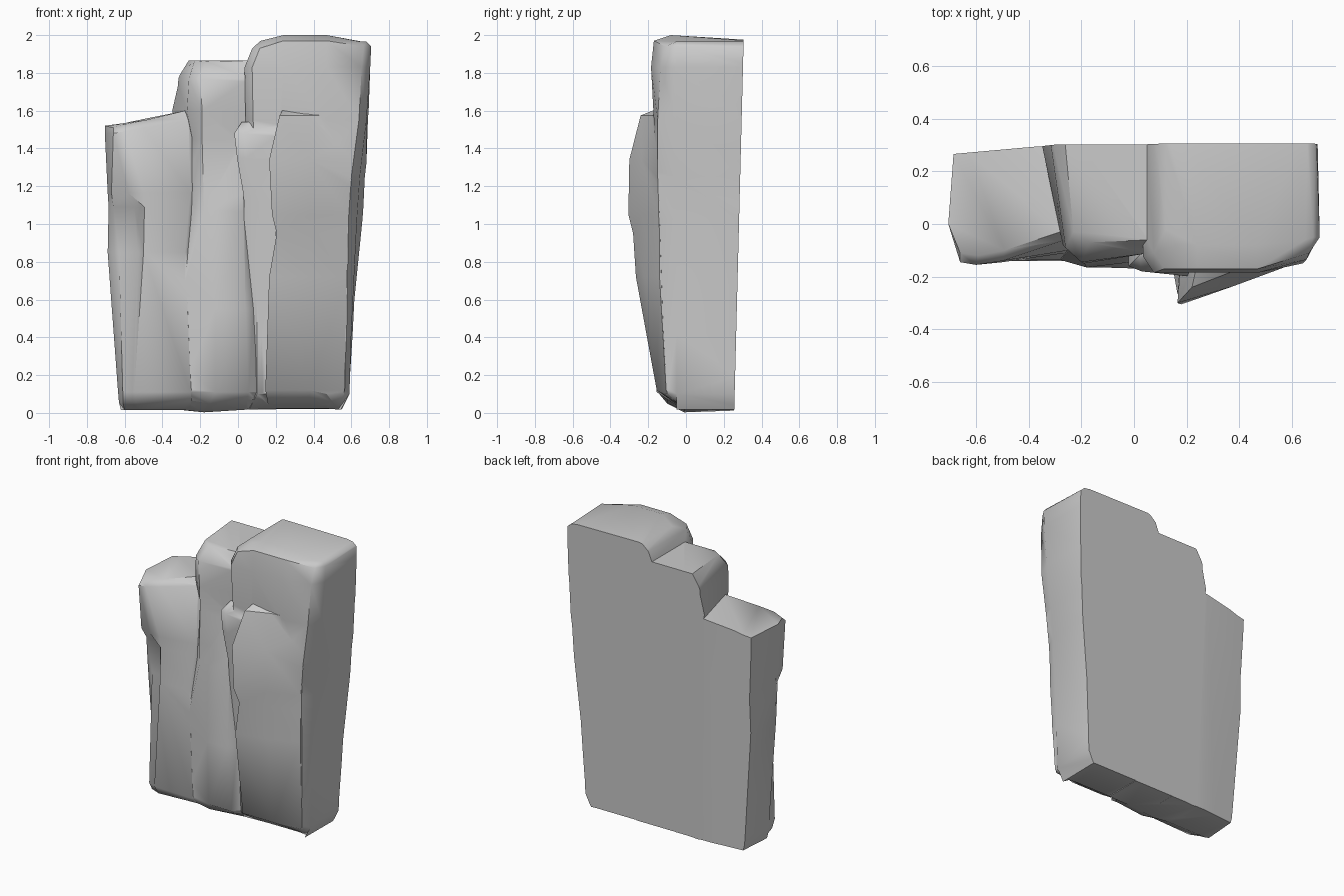
import bpy, bmesh, math


def loft(name, rows):
    """Skin stacked rings; each ring is (z, [(x, y) or (x, y, dz), ...])."""
    bm = bmesh.new()
    rings = [[bm.verts.new((p[0], p[1], z + (p[2] if len(p) > 2 else 0))) for p in pts]
             for z, pts in rows]
    n = len(rings[0])
    for a, b in zip(rings, rings[1:]):
        for i in range(n):
            j = (i + 1) % n
            bm.faces.new((a[i], a[j], b[j], b[i]))
    bm.faces.new(rings[0][::-1])
    bm.faces.new(rings[-1])
    bmesh.ops.triangulate(bm, faces=bm.faces[:])
    bmesh.ops.recalc_face_normals(bm, faces=bm.faces)
    me = bpy.data.meshes.new(name)
    bm.to_mesh(me)
    bm.free()
    ob = bpy.data.objects.new(name, me)
    bpy.context.collection.objects.link(ob)
    return ob


# Left column, with a tall notch cut in its outer corner
def left(z, xl, corner, inner, edge, right, dz=0, back_dz=0):
    return z, [(xl + 0.03, 0.4, back_dz), (xl, 0.0), corner, inner, edge, right,
               (-0.1, 0.05, dz), (-0.1, 0.4, dz)]


left_col = loft("left_column", [
    left(0.016, -0.62, (-0.60, -0.01), (-0.55, -0.01), (-0.52, -0.01), (-0.25, -0.01)),
    left(0.055, -0.63, (-0.61, -0.07), (-0.56, -0.09), (-0.54, -0.10), (-0.25, -0.10, .01)),
    left(0.11, -0.635, (-0.61, -0.10), (-0.56, -0.12), (-0.55, -0.13), (-0.25, -0.14)),
    left(0.85, -0.69, (-0.63, -0.04), (-0.53, -0.06), (-0.50, -0.14), (-0.28, -0.135)),
    left(1.09, -0.685, (-0.66, -0.06), (-0.55, -0.07), (-0.495, -0.14), (-0.26, -0.11)),
    left(1.165, -0.69, (-0.67, -0.10), (-0.58, -0.135), (-0.50, -0.145), (-0.25, -0.10)),
    left(1.48, -0.705, (-0.66, -0.145), (-0.60, -0.155, .01), (-0.50, -0.14, .03), (-0.26, -0.06, .07), .05),
    left(1.52, -0.705, (-0.66, -0.11, -.01), (-0.59, -0.12, .01), (-0.49, -0.10, .03), (-0.28, -0.03, .08), .08),
])


# Middle column, running down into a ridge beside the crevice
def mid(z, xb, xl, yl, x1, y1, xr, yr, d=0):
    return z, [(xb, 0.4, d), (xl, yl, d), (x1, y1), (xr, yr, d), (0.2, 0.0, d), (0.2, 0.4, d)]


middle_col = loft("middle_column", [
    mid(0.003, -0.32, -0.30, -0.01, -0.18, -0.01, 0.04, -0.01, 0.014),
    mid(0.05, -0.32, -0.30, -0.09, -0.15, -0.10, 0.05, -0.10, 0.02),
    mid(0.11, -0.32, -0.30, -0.13, -0.12, -0.15, 0.055, -0.155),
    mid(0.55, -0.34, -0.32, -0.125, -0.12, -0.165, 0.04, -0.17),
    mid(1.07, -0.36, -0.25, -0.09, -0.18, -0.165, 0.03, -0.14),
    mid(1.45, -0.37, -0.24, -0.07, -0.19, -0.145, 0.02, -0.10),
    mid(1.60, -0.37, -0.27, -0.08, -0.19, -0.15, 0.05, -0.10),
    mid(1.77, -0.33, -0.26, -0.09, -0.20, -0.145, 0.06, -0.11),
    mid(1.86, -0.27, -0.23, -0.03, -0.17, -0.07, 0.06, -0.06, 0.005),
])


# Tall right column
def right(z, xl, yf, xc, yc, xs, xb, d=(0, 0, 0)):
    a, b, c = d
    return z, [(xl, 0.4, a), (xl, yf + 0.06, a), (xl + 0.04, yf, a), (0.24, yf, b),
               (0.47, yf, b), (xc, yc, c), (xs, -0.05, c), (xb, 0.4, c)]


right_col = loft("right_column", [
    right(0.018, 0.02, -0.01, 0.53, -0.01, 0.545, 0.55, (0, .005, 0)),
    right(0.10, 0.06, -0.11, 0.56, -0.10, 0.59, 0.59),
    right(0.42, 0.06, -0.13, 0.575, -0.12, 0.60, 0.61),
    right(1.03, 0.06, -0.15, 0.585, -0.14, 0.63, 0.67),
    right(1.25, 0.06, -0.16, 0.60, -0.15, 0.645, 0.68),
    right(1.55, 0.04, -0.17, 0.64, -0.15, 0.68, 0.69),
    right(1.83, 0.035, -0.185, 0.655, -0.135, 0.70, 0.695),
    right(1.95, 0.075, -0.17, 0.665, -0.11, 0.705, 0.69, (-.02, .02, -.01)),
    right(1.98, 0.12, -0.08, 0.65, -0.06, 0.68, 0.66, (-.01, .02, -.015)),
])


# Narrow ledge in the crevice
def ledge(z, xl, yl, xr, yr):
    return z, [(xl, 0.1), (xl, yl), (xl + 0.05, yl - 0.02), (xr, yr), (xr, 0.1)]


crevice_ledge = loft("crevice_ledge", [
    ledge(0.10, 0.05, -0.08, 0.16, -0.12),
    ledge(0.70, 0.04, -0.12, 0.20, -0.16),
    ledge(1.15, 0.03, -0.15, 0.20, -0.19),
    ledge(1.35, -0.005, -0.16, 0.21, -0.20),
    ledge(1.48, -0.02, -0.16, 0.22, -0.20),
    ledge(1.54, 0.02, -0.12, 0.24, -0.15),
])


# Leaning slab on the front of the right column
def slab(z, xe, ye, ym, xc, yc):
    return z, [(xe + 0.03, 0.1), (xe, ye), (0.38, ym), (xc, yc), (xc - 0.02, 0.1)]


front_slab = loft("front_slab", [
    slab(0.04, 0.16, -0.04, -0.04, 0.53, -0.03),
    slab(0.12, 0.145, -0.155, -0.155, 0.565, -0.105),
    slab(0.72, 0.165, -0.265, -0.22, 0.575, -0.14),
    slab(0.95, 0.205, -0.28, -0.22, 0.58, -0.14),
    slab(1.05, 0.18, -0.305, -0.235, 0.583, -0.145),
    slab(1.34, 0.165, -0.30, -0.235, 0.61, -0.15),
    slab(1.575, 0.22, -0.24, -0.178, 0.63, -0.15),
    slab(1.61, 0.24, -0.15, -0.14, 0.60, -0.10),
])


# Cutter for the flat leaning back, with a slight turn at the left
def behind(z):
    y = 0.255 + 0.0255 * z
    return z, [(-1, y - 0.055), (-0.36, y), (1, y), (1, 2), (-1, 2)]


back_cutter = loft("back_cutter", [behind(-1), behind(3)])

# Fuse everything into one rock, then slice the back
rock = right_col
for part in (middle_col, left_col, front_slab, crevice_ledge, back_cutter):
    m = rock.modifiers.new("join", 'BOOLEAN')
    m.operation = 'DIFFERENCE' if part is back_cutter else 'UNION'
    m.solver, m.object = 'EXACT', part
    fused = bpy.data.meshes.new_from_object(
        rock.evaluated_get(bpy.context.evaluated_depsgraph_get()))
    rock.modifiers.clear()
    rock.data = fused
    bpy.data.objects.remove(part)
rock.name = "rock_cliff"

# Smooth stone with the hard creases kept
rock.data.shade_smooth()
rock.data.set_sharp_from_angle(angle=math.radians(50))
